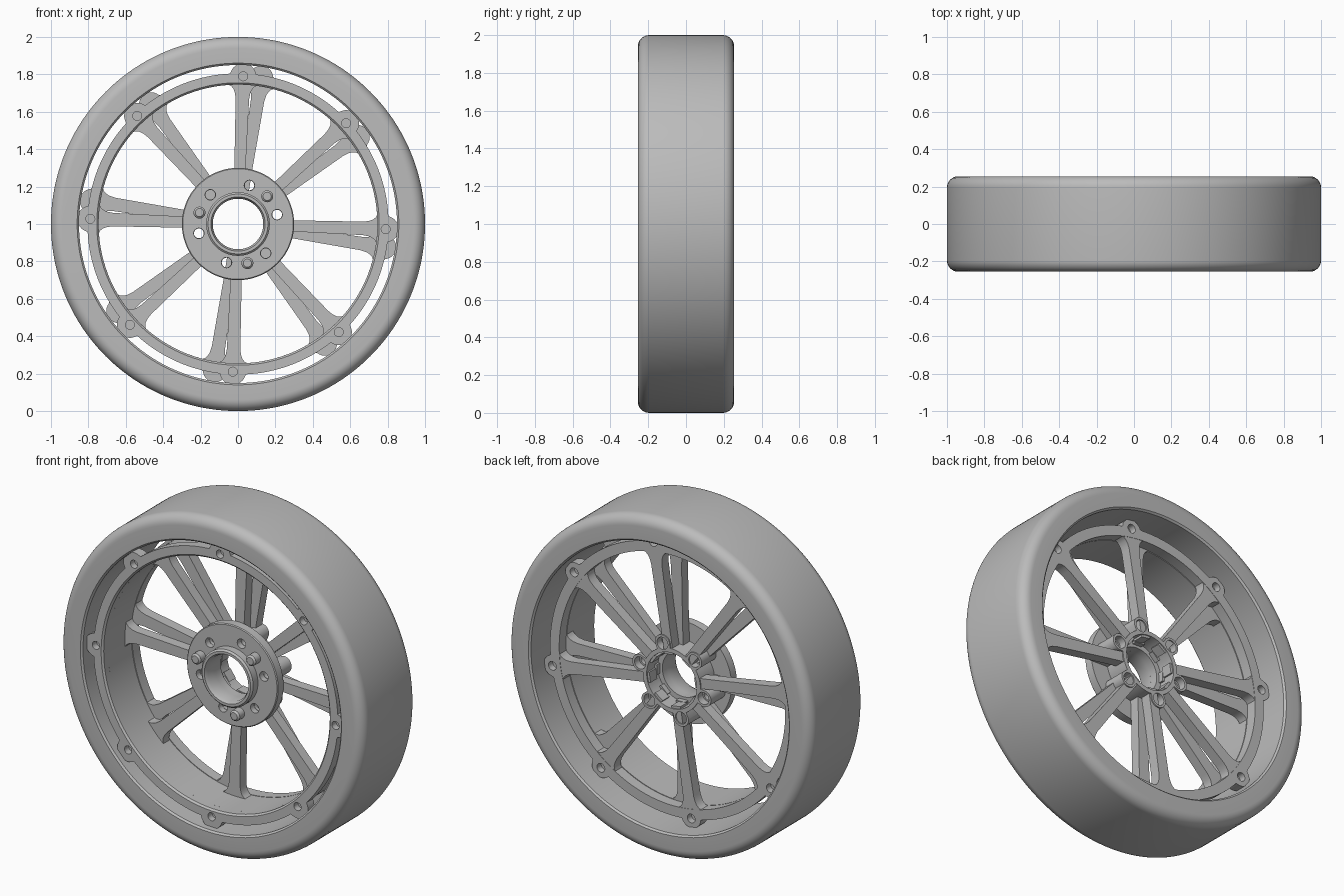
import bpy, bmesh, math
from math import sin, cos, radians, pi, tau

if "Cube" in bpy.data.objects:
    bpy.data.objects.remove(bpy.data.objects["Cube"])

grey = bpy.data.materials.new("grey_metal")
grey.use_nodes = True
COLOUR = (0.5, 0.5, 0.5, 1)
grey.diffuse_color = COLOUR
grey.node_tree.nodes["Principled BSDF"].inputs["Base Color"].default_value = COLOUR


def polar(r, a, y):
    return (r * cos(a), y, 1 + r * sin(a))


def make(name, bm):
    bmesh.ops.recalc_face_normals(bm, faces=bm.faces)
    mesh = bpy.data.meshes.new(name)
    bm.to_mesh(mesh)
    bm.free()
    mesh.materials.append(grey)
    ob = bpy.data.objects.new(name, mesh)
    bpy.context.collection.objects.link(ob)
    return ob


def ring(name, profile, n=192, outline=None):
    """Closed (radius, y) profile turned about the axle; radius None follows the outline."""
    bm = bmesh.new()
    loops = []
    for i in range(n):
        a = tau * i / n
        loops.append([bm.verts.new(polar(outline(a) if r is None else r, a, y))
                      for r, y in profile])
    m = len(profile)
    for i in range(n):
        p, q = loops[i], loops[(i + 1) % n]
        for j in range(m):
            k = (j + 1) % m
            bm.faces.new((p[j], p[k], q[k], q[j]))
    return make(name, bm)


def lobes(base, dist, rad, start, count, limit=9):
    """Round outline with evenly spaced round bosses."""
    def outline(a):
        step = tau / count
        d = (a - start + step / 2) % step - step / 2
        inside = rad ** 2 - (dist * sin(d)) ** 2
        r = dist * cos(d) + math.sqrt(inside) if inside > 0 else base
        return min(max(base, r), limit)
    return outline


def rods(name, dist, start, count, rad, y0, y1, chamfer=0):
    """Circle of round rods parallel to the axle."""
    bm = bmesh.new()
    for i in range(count):
        cx, _, cz = polar(dist, start + tau * i / count, 0)
        levels = [(rad - chamfer, y0), (rad, y0 + chamfer), (rad, y1)] if chamfer \
            else [(rad, y0), (rad, y1)]
        rows = [[bm.verts.new((cx + r * cos(tau * k / 24), y, cz + r * sin(tau * k / 24)))
                 for k in range(24)] for r, y in levels]
        for lo, hi in zip(rows, rows[1:]):
            for k in range(24):
                bm.faces.new((lo[k], lo[k - 1], hi[k - 1], hi[k]))
        bm.faces.new(rows[0])
        bm.faces.new(rows[-1])
    return make(name, bm)


def drill(ob, *hole):
    cutter = rods("cutter", *hole)
    cutter.hide_render = True
    mod = ob.modifiers.new("holes", 'BOOLEAN')
    mod.operation, mod.solver, mod.object = 'DIFFERENCE', 'EXACT', cutter
    bpy.context.view_layer.objects.active = ob
    bpy.ops.object.modifier_apply(modifier=mod.name)
    bpy.data.objects.remove(cutter)


def spokes(name, start, y0, y1):
    """Eight straight spokes that flare into the ring."""
    half = [(0.15, 0.03), (0.3, 0.03), (0.67, 0.036), (0.7, 0.041),
            (0.72, 0.049), (0.735, 0.061), (0.745, 0.08), (0.76, 0.085)]
    outline = half + [(r, -w) for r, w in reversed(half)]
    bm = bmesh.new()
    for i in range(8):
        a = start + tau * i / 8
        rows = [[bm.verts.new((r * cos(a) - w * sin(a), y, 1 + r * sin(a) + w * cos(a)))
                 for r, w in outline] for y in (y0, y1)]
        for k in range(len(outline)):
            bm.faces.new((rows[0][k], rows[0][k - 1], rows[1][k - 1], rows[1][k]))
        bm.faces.new(rows[0])
        bm.faces.new(rows[1])
    return make(name, bm)


FRONT, BACK, HOLES = radians(88), radians(81), radians(13.5)

# Tyre with rounded shoulders
W, F = 0.255, 0.06
shoulder = [(1 - F + F * sin(t * pi / 16), W - F + F * cos(t * pi / 16)) for t in range(9)]
tyre = [(0.85, W - 0.01), (0.86, W)] + shoulder
ring("tyre", tyre + [(r, -y) for r, y in reversed(tyre)], 256)

# Front ring with mounting tabs, and the drum behind it
front_ring = ring("front_ring", [(0.755, -0.21), (None, -0.21), (None, -0.15), (0.745, -0.15),
                                 (0.745, -0.2)], 720, lobes(0.805, 0.79, 0.07, FRONT, 8, 0.851))
drill(front_ring, 0.79, FRONT, 8, 0.024, -0.3, -0.17)
ring("drum", [(0.745, -0.16), (0.79, -0.16), (0.79, 0.06), (0.745, 0.06)])
spokes("front_spokes", FRONT, 0.0, 0.06)

# Back ring with bosses, and its spokes
back_ring = ring("back_ring", [(0.745, 0.065), (None, 0.065), (None, 0.13), (0.745, 0.13)],
                 720, lobes(0.805, 0.79, 0.065, BACK, 8, 0.851))
drill(back_ring, 0.80, BACK, 8, 0.026, 0.09, 0.3)
spokes("back_spokes", BACK, 0.065, 0.128)

# Hub body with six counterbored bosses
hub = ring("hub", [(0.135, -0.02), (None, -0.02), (None, 0.135), (0.165, 0.135),
                   (0.165, 0.03), (0.135, 0.03)], 360, lobes(0.19, 0.215, 0.05, HOLES, 6))
drill(hub, 0.215, HOLES, 6, 0.036, 0.09, 0.3)
drill(hub, 0.215, HOLES, 6, 0.026, -0.1, 0.1)

# Front flange, collar and bolts
flange = ring("flange", [(0.15, -0.055), (0.295, -0.055), (0.3, -0.05), (0.3, 0), (0.15, 0)])
drill(flange, 0.215, HOLES, 6, 0.028, -0.2, 0.1)
ring("collar", [(0.135, -0.09), (0.145, -0.11), (0.16, -0.11), (0.17, -0.1),
                (0.17, -0.02), (0.135, -0.02)], 96)
rods("flange_bolts", 0.215, radians(43.5), 3, 0.032, -0.11, -0.03, 0.01)

# Smooth shading with crisp edges
for ob in bpy.context.collection.objects:
    ob.select_set(ob.type == 'MESH' and grey.name in ob.data.materials)
bpy.context.view_layer.objects.active = bpy.data.objects["tyre"]
bpy.ops.object.shade_smooth_by_angle(angle=radians(30))
